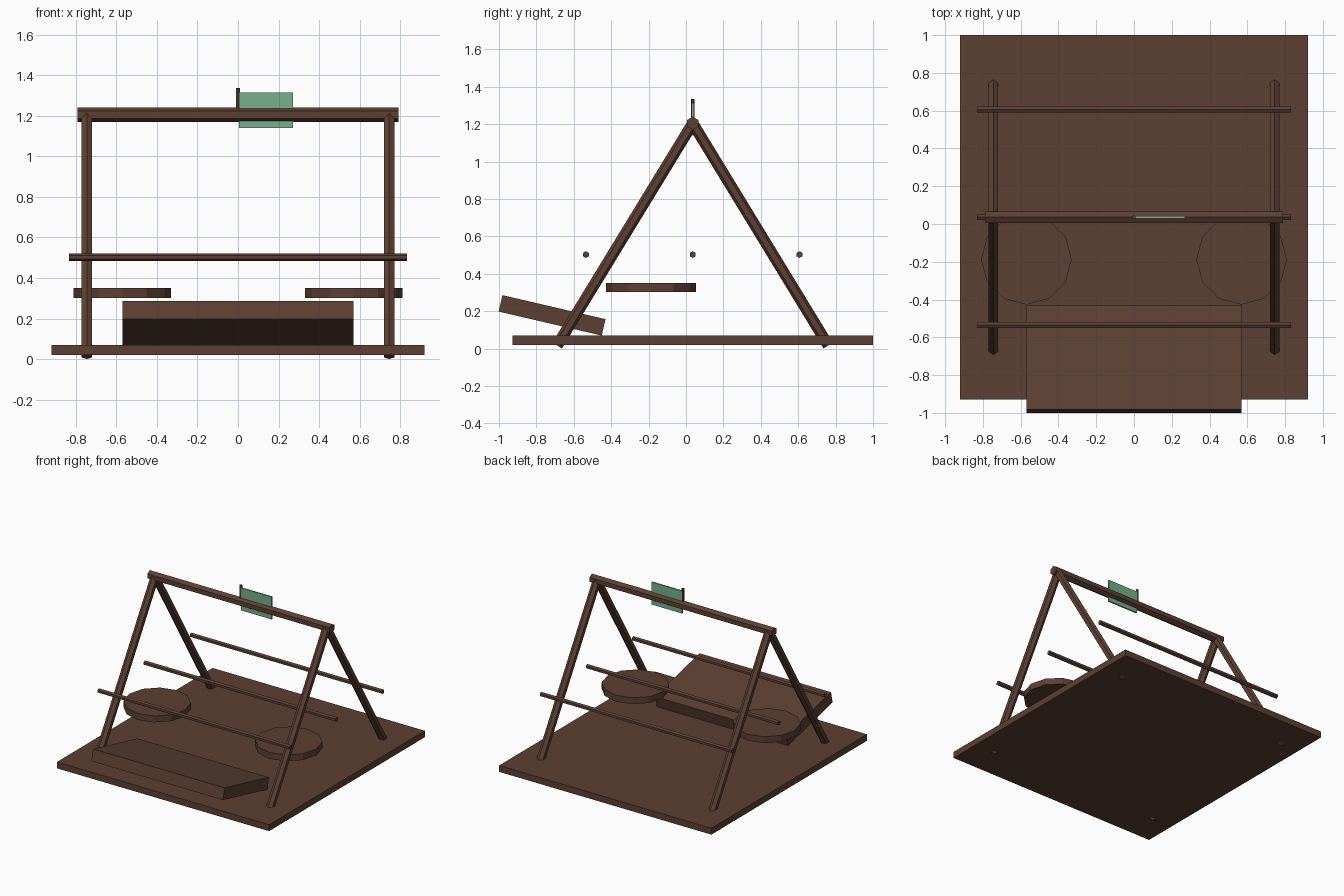
import bpy, bmesh, math
from mathutils import Vector

if "Cube" in bpy.data.objects:
    bpy.data.objects.remove(bpy.data.objects["Cube"])


def material(name, rgb):
    m = bpy.data.materials.new(name)
    m.diffuse_color = (*rgb, 1)
    m.use_nodes = True
    m.node_tree.nodes["Principled BSDF"].inputs["Base Color"].default_value = m.diffuse_color
    return m


WOOD = material("dark brown wood", (0.107, 0.051, 0.033))
GREEN = material("soft green", (0.188, 0.429, 0.262))


def add_object(name, bm, mat):
    bmesh.ops.recalc_face_normals(bm, faces=bm.faces)
    mesh = bpy.data.meshes.new(name)
    bm.to_mesh(mesh)
    bm.free()
    mesh.materials.append(mat)
    ob = bpy.data.objects.new(name, mesh)
    bpy.context.collection.objects.link(ob)
    return ob


def bar(name, start, end, radius, sides=6, mat=WOOD):
    """Flat-sided prism from start to end, with one corner pointing up."""
    a, b = Vector(start), Vector(end)
    d = (b - a).normalized()
    up = Vector((0, 1, 0)) if abs(d.z) > 0.99 else Vector((0, 0, 1))
    up = (up - d * d.dot(up)).normalized()
    side = d.cross(up)
    bm = bmesh.new()
    rings = [[], []]
    for i in range(sides):
        t = 2 * math.pi * i / sides
        off = (up * math.cos(t) + side * math.sin(t)) * radius
        rings[0].append(bm.verts.new(a + off))
        rings[1].append(bm.verts.new(b + off))
    for i in range(sides):
        j = (i + 1) % sides
        bm.faces.new((rings[0][i], rings[0][j], rings[1][j], rings[1][i]))
    bm.faces.new(rings[0])
    bm.faces.new(rings[1])
    return add_object(name, bm, mat)


def box(name, centre, size, mat=WOOD, tilt=0):
    bm = bmesh.new()
    bmesh.ops.create_cube(bm, size=1)
    bmesh.ops.scale(bm, vec=size, verts=bm.verts)
    ob = add_object(name, bm, mat)
    ob.location = centre
    ob.rotation_euler.x = tilt
    return ob


MID = 0.036  # y of the ridge

# floor and sloping ramp
box("floor", (0, MID, 0.045), (1.84, 1.928, 0.05))
box("ramp", (0, -0.716, 0.178), (1.14, 0.566, 0.09), tilt=-math.radians(13.1))

# A-frame legs and round seats on both sides
for s, label in ((-1, "left"), (1, "right")):
    for f, end in ((-1, "front"), (1, "back")):
        bar(f"{end}_leg_{label}", (s * 0.745, MID + f * 0.725, 0.017),
            (s * 0.745, MID, 1.205), 0.03)
    bar(f"round_seat_{label}", (s * 0.57, -0.187, 0.302),
        (s * 0.57, -0.187, 0.352), 0.24, sides=12)

# ridge beam and cross rails
bar("ridge_beam", (-0.79, MID, 1.205), (0.79, MID, 1.205), 0.035)
for i in (-1, 0, 1):
    y = MID + i * 0.571
    bar(f"rail_{i + 2}", (-0.832, y, 0.503), (0.832, y, 0.503), 0.018)

# flag on its pole
bar("flag_pole", (0, MID, 1.2), (0, MID, 1.336), 0.01)
box("flag", (0.138, MID, 1.227), (0.264, 0.012, 0.175), GREEN)
